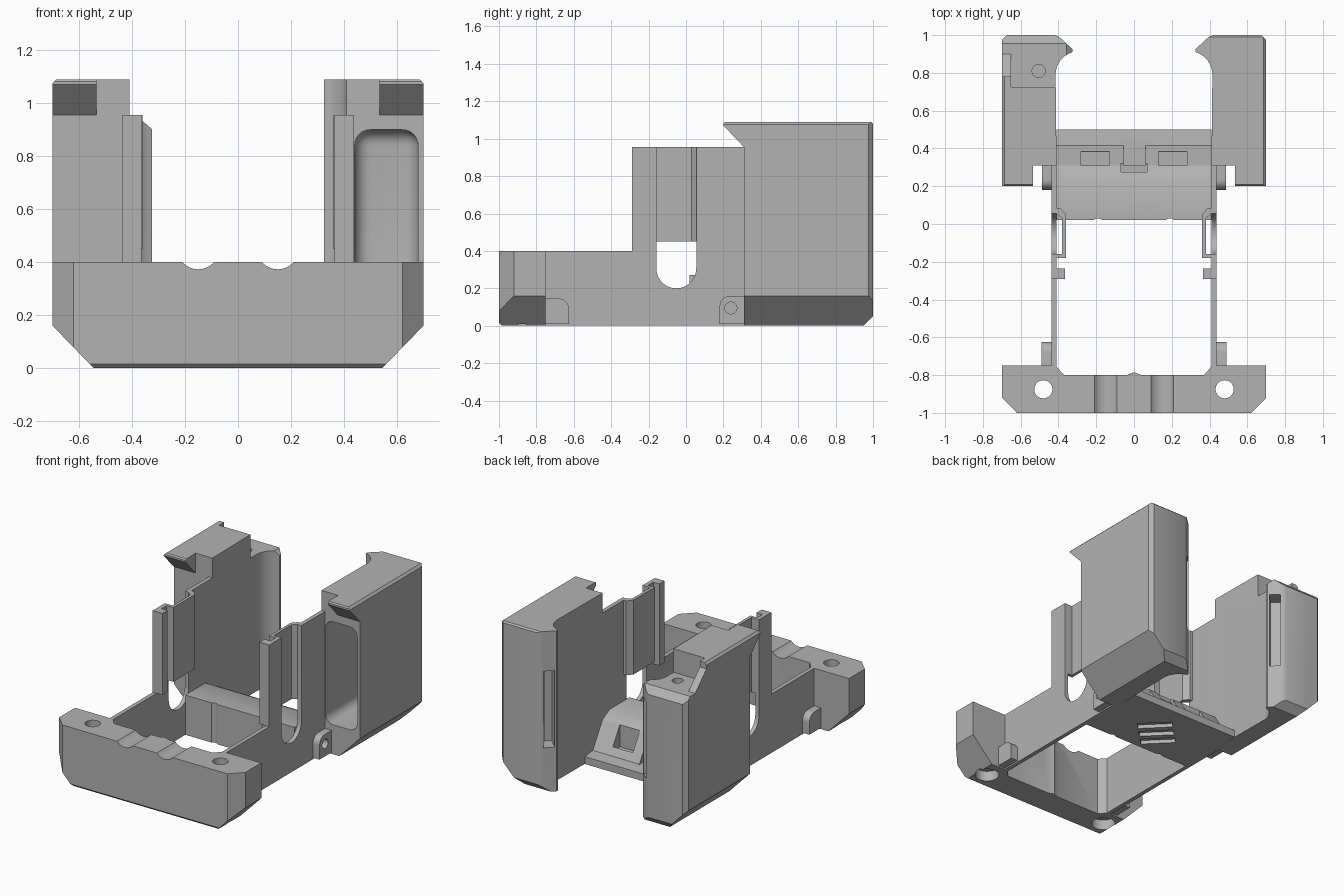
import bpy, bmesh
from math import sin, cos, pi
from mathutils import Matrix, Vector

cube = bpy.data.objects.get("Cube")
if cube:
    bpy.data.objects.remove(cube, do_unlink=True)

grey = bpy.data.materials.new("plain grey")
grey.use_nodes = True
COLOUR = (0.45, 0.45, 0.45, 1)
grey.diffuse_color = COLOUR
grey.node_tree.nodes["Principled BSDF"].inputs["Base Color"].default_value = COLOUR


def finish(name, bm):
    bmesh.ops.recalc_face_normals(bm, faces=bm.faces)
    mesh = bpy.data.meshes.new(name)
    bm.to_mesh(mesh)
    bm.free()
    mesh.materials.append(grey)
    obj = bpy.data.objects.new(name, mesh)
    bpy.context.collection.objects.link(obj)
    return obj


def prism(name, outline, axis, lo, hi, side=1):
    """Extrude a 2D outline along an axis; side -1 mirrors it in x."""
    bm = bmesh.new()
    place = {"x": lambda a, b, c: (c, a, b),
             "y": lambda a, b, c: (a, c, b),
             "z": lambda a, b, c: (a, b, c)}[axis]
    rings = []
    for level in (lo, hi):
        ring = []
        for a, b in outline:
            p = Vector(place(a, b, level))
            p.x *= side
            ring.append(bm.verts.new(p))
        rings.append(ring)
        bm.faces.new(ring)
    n = len(outline)
    for i in range(n):
        j = (i + 1) % n
        bm.faces.new((rings[0][i], rings[0][j], rings[1][j], rings[1][i]))
    return finish(name, bm)


def box(name, x, y, z, side=1):
    return prism(name, [(x[0], y[0]), (x[1], y[0]), (x[1], y[1]), (x[0], y[1])],
                 "z", z[0], z[1], side)


def arc(cx, cy, r, start, end, n=10):
    return [(cx + r * cos(start + (end - start) * i / n),
             cy + r * sin(start + (end - start) * i / n)) for i in range(n + 1)]


def rod(cx, cy, r, axis, lo, hi, side=1):
    return prism("cutter", arc(cx, cy, r, 0, 2 * pi, 32)[:-1], axis, lo, hi, side)


def cut(obj, *cutters):
    """Subtract the cutters, bake the result and discard them."""
    for c in cutters:
        m = obj.modifiers.new("cut", "BOOLEAN")
        m.operation, m.solver, m.object = "DIFFERENCE", "EXACT", c
    bpy.context.view_layer.update()
    deps = bpy.context.evaluated_depsgraph_get()
    mesh = bpy.data.meshes.new_from_object(obj.evaluated_get(deps))
    obj.modifiers.clear()
    obj.data = mesh
    for c in cutters:
        bpy.data.objects.remove(c, do_unlink=True)


def lower_chamfer(side):
    return prism("cutter", [(0.5256, -0.02), (0.7194, 0.18), (0.9, 0.18), (0.9, -0.02)],
                 "y", -1.2, 1.2, side)


def hollow(side, top):
    """Rounded cavity that opens to the front of a pod."""
    bm = bmesh.new()
    bmesh.ops.create_cube(bm, size=1)
    lo, hi = Vector((0.44, 0.25, 0.2)), Vector((0.68, 0.97, top))
    for v in bm.verts:
        v.co = Vector((a + (b - a) * (c + 0.5) for a, b, c in zip(lo, hi, v.co)))
    edges = [e for e in bm.edges if max(v.co.y for v in e.verts) > 0.5]
    bmesh.ops.bevel(bm, geom=edges, offset=0.06, segments=6, profile=0.5, affect="EDGES")
    for v in bm.verts:
        v.co.x *= side
    return finish("cutter", bm)


# Front block with grooves, screw holes and chamfered corners
half = [(0.62, -1), (0.70, -0.92), (0.70, -0.75), (0.415, -0.75), (0.37, -0.80), (0.04, -0.80)]
outline = half + [(0, -0.785)] + [(-x, y) for x, y in reversed(half)]
front = prism("front_block", outline, "z", 0, 0.4)
tools = [prism("cutter", [(-1.02, 0.035), (-0.965, -0.02), (-1.02, -0.02)], "x", -1, 1)]
for s in (1, -1):
    tools += [lower_chamfer(s),
              rod(0.15, 0.453, 0.08, "y", -1.1, -0.7, s),
              rod(0.48, -0.875, 0.048, "z", -0.1, 0.5, s),
              rod(0.48, -0.875, 0.075, "z", -0.1, 0.07, s)]
cut(front, *tools)

# Middle bridge with rear slope, clip pockets and underside vents
bridge = prism("middle_bridge",
               [(0.02, 0), (0.5, 0), (0.5, 0.05), (0.415, 0.06), (0.31, 0.23),
                (0.235, 0.27), (0.02, 0.27)], "x", -0.41, 0.41)
tools = [box("cutter", (-0.055, 0.06), (0.31, 0.45), (0.058, 0.4)),
         box("cutter", (-0.07, 0.07), (0.275, 0.32), (0.2, 0.4))]
for s in (1, -1):
    tools += [box("cutter", (0.13, 0.28), (0.31, 0.385), (0.08, 0.4), s),
              rod(0.19, 0.0, 0.03, "z", -0.1, 0.4, s)]
for i in (-1, 0, 1):
    vent = box("cutter", (-0.11, 0.11), (-0.03, 0.03), (-0.02, 0.025))
    vent.data.transform(Matrix.Translation((0.07 * i, 0.22 + 0.07 * i, 0))
                        @ Matrix.Rotation(-pi / 4, 4, "Z"))
    tools.append(vent)
cut(bridge, *tools)

for s, label in ((1, "left"), (-1, "right")):
    # Side wall with round-ended slot
    wall = prism(label + "_side_wall",
                 [(-0.76, 0), (0.31, 0), (0.31, 0.955), (-0.29, 0.955), (-0.29, 0.4), (-0.76, 0.4)],
                 "x", 0.41, 0.438, s)
    slot = arc(-0.052, 0.307, 0.107, pi, 2 * pi, 16) + [(0.055, 1.1), (-0.159, 1.1)]
    cut(wall, prism("cutter", slot, "x", 0.3, 0.6, s))

    # Inset panel behind the upper part of the slot, and the guide post
    panel = [(0.41, -0.18), (0.36, -0.18), (0.36, 0.05), (0.39, 0.085), (0.41, 0.085),
             (0.41, 0.055), (0.38, 0.03), (0.38, -0.159), (0.41, -0.159)]
    prism(label + "_inset_panel", panel, "z", 0.45, 0.955, s)
    box(label + "_guide_post", (0.365, 0.41), (-0.29, -0.235), (0.4, 0.955), s)
    prism(label + "_bridge_corner", [(0.41, 0.02), (0.41, 0.09), (0.38, 0.06), (0.35, 0.02)],
          "z", 0, 0.27, s)

    # Screw lugs
    rear = arc(0.235, 0.105, 0.055, pi, pi / 2) + [(0.31, 0.16), (0.31, 0.01), (0.18, 0.01)]
    lug = prism(label + "_rear_lug", rear, "x", 0.438, 0.487, s)
    cut(lug, rod(0.24, 0.095, 0.032, "x", 0.45, 0.6, s))
    fore = arc(-0.68, 0.09, 0.055, 0, pi / 2) + [(-0.75, 0.145), (-0.75, 0.01), (-0.625, 0.01)]
    prism(label + "_front_lug", fore, "x", 0.438, 0.49, s)

    # Tall hollow pod with an inward hook at the back
    plan = [(0.41, 0.31)] + arc(0.29, 0.79, 0.125, 0, pi * 0.41)
    plan += [(0.325, 0.925), (0.395, 0.99), (0.42, 1), (0.675, 1), (0.70, 0.975), (0.70, 0.31)]
    pod = prism(label + "_pod", plan, "z", 0, 1.09, s)
    grip = box("cutter", (-0.035, 0.035), (-0.1, 0.1), (0.3, 0.82))
    grip.data.transform(Matrix.Translation((s * 0.36, 0.957, 0))
                        @ Matrix.Rotation(s * pi / 4, 4, "Z"))
    tools = [lower_chamfer(s), hollow(s, 0.9 if s > 0 else 0.88), grip,
             prism("cutter", [(0.93, -0.02), (1.02, 0.07), (1.02, -0.02)], "x", 0.2, 0.9, s),
             prism("cutter", [(0.98, 1.1), (1.02, 1.06), (1.02, 1.1)], "x", 0.2, 0.9, s),
             prism("cutter", [(0.675, 1.1), (0.72, 1.055), (0.72, 1.1)], "y", 0.1, 1.1, s)]
    if s < 0:
        # Lowered rear deck with a screw hole and sloping edges
        tools += [box("cutter", (0.2, 0.65), (0.725, 1.1), (0.93, 1.2), s),
                  prism("cutter", [(0.78, 1.2), (0.78, 1.05), (0.90, 0.93), (1.1, 0.93), (1.1, 1.2)],
                        "x", 0.6, 0.8, s),
                  prism("cutter", [(0.935, 0.95), (1.02, 0.865), (1.02, 0.95)], "x", 0.2, 0.8, s),
                  prism("cutter", [(0.38, 0.95), (0.30, 0.88), (0.30, 0.95)], "y", 0.7, 1.1, s),
                  rod(0.505, 0.81, 0.035, "z", 0.8, 1.2, s)]
    cut(pod, *tools)

    # Overhanging roof wedge at the front of the pod
    wedge = prism(label + "_roof_wedge",
                  [(0.31, 0.955), (0.2, 1.07), (0.2, 1.082), (0.208, 1.09), (0.31, 1.09)],
                  "x", 0.535, 0.70, s)
    cut(wedge, prism("cutter", [(0.675, 1.1), (0.72, 1.055), (0.72, 1.1)], "y", 0.1, 1.1, s))

# Smooth the curved faces and keep the edges sharp
bpy.ops.object.select_all(action="DESELECT")
for obj in bpy.context.collection.objects:
    if obj.type == "MESH":
        obj.select_set(True)
        bpy.context.view_layer.objects.active = obj
bpy.ops.object.shade_smooth_by_angle()
